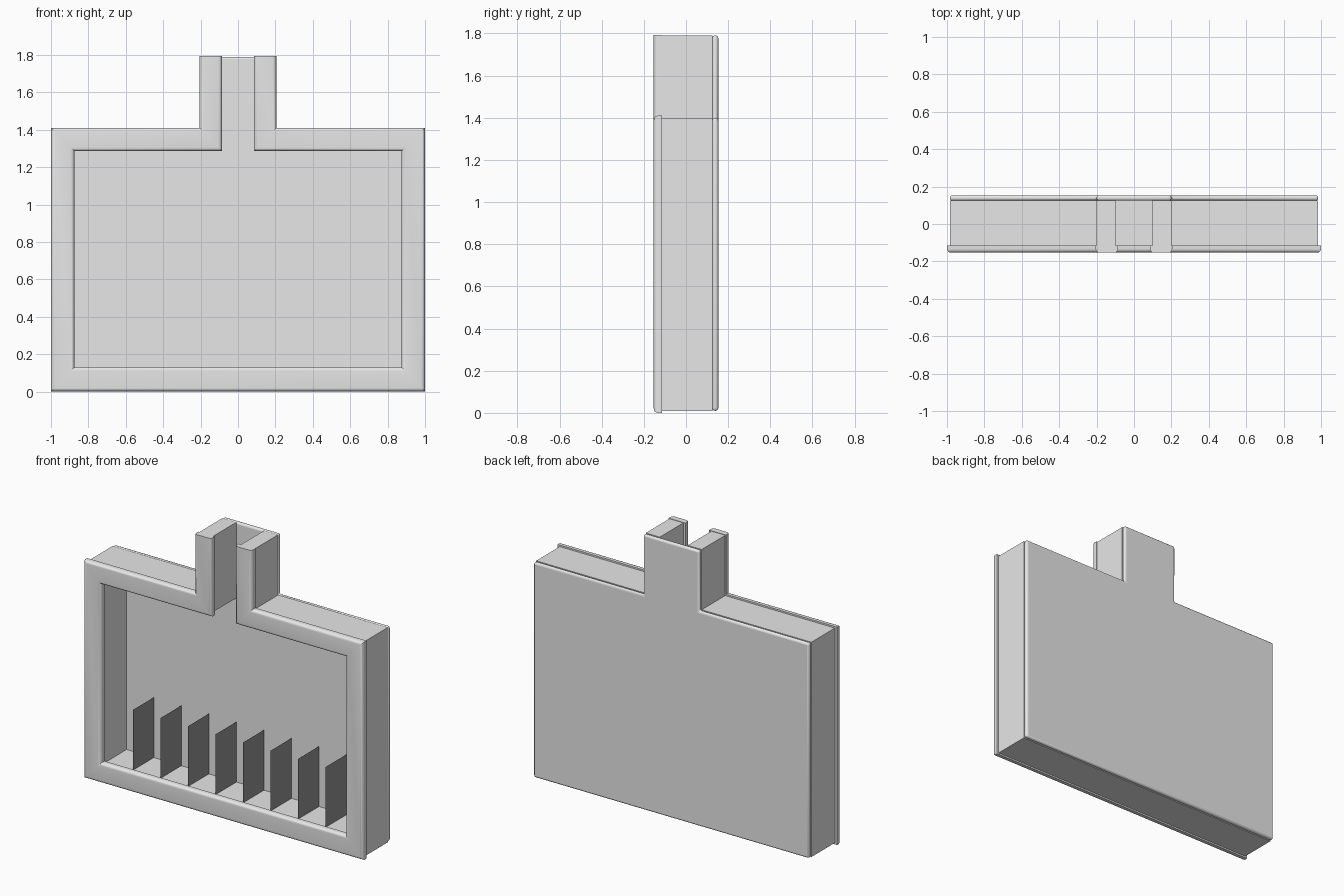
import bpy, bmesh, math

if "Cube" in bpy.data.objects:
    bpy.data.objects.remove(bpy.data.objects["Cube"])


def material(name, v):
    m = bpy.data.materials.new(name)
    m.diffuse_color = (v, v, v, 1)
    m.use_nodes = True
    m.node_tree.nodes["Principled BSDF"].inputs["Base Color"].default_value = m.diffuse_color
    return m


GREY = material("light_grey", 0.8)
DARK = material("dark_grey", 0.3)


def finish(name, bm, mat, smooth=False):
    bmesh.ops.recalc_face_normals(bm, faces=bm.faces[:])
    me = bpy.data.meshes.new(name)
    bm.to_mesh(me)
    bm.free()
    me.materials.append(mat)
    ob = bpy.data.objects.new(name, me)
    bpy.context.collection.objects.link(ob)
    if smooth:
        bpy.ops.object.select_all(action='DESELECT')
        ob.select_set(True)
        bpy.context.view_layer.objects.active = ob
        bpy.ops.object.shade_smooth_by_angle(angle=math.radians(35))
    return ob


WALL_FRONT, WALL_BACK = -0.115, 0.125
FRONT, BACK = -0.153, 0.153


def wall(name, x0, x1, z0, z1):
    bm = bmesh.new()
    bmesh.ops.create_cube(bm, size=1)
    for v in bm.verts:
        v.co = (x1 if v.co.x > 0 else x0,
                WALL_BACK if v.co.y > 0 else WALL_FRONT,
                z1 if v.co.z > 0 else z0)
    return finish(name, bm, GREY)


def outline(side, bottom, shoulder, neck, top):
    """Half outline of the tray with its neck, mirrored into a full path."""
    half = [(neck, top), (neck, shoulder), (side, shoulder), (side, bottom)]
    return [(-x, z) for x, z in half] + half[::-1]


# Walls around the tray and its neck
wall("bottom_wall", -0.985, 0.985, 0.01, 0.11)
wall("left_wall", -0.985, -0.885, 0.11, 1.30)
wall("right_wall", 0.885, 0.985, 0.11, 1.40)
wall("top_wall_left", -0.985, -0.2, 1.30, 1.40)
wall("top_wall_right", 0.2, 0.885, 1.30, 1.40)
wall("neck_wall_left", -0.2, -0.1, 1.30, 1.79)
wall("neck_wall_right", 0.1, 0.2, 1.30, 1.79)

# Back plate with softened edges
bm = bmesh.new()
face = bm.faces.new([bm.verts.new((x, WALL_BACK, z))
                     for x, z in outline(0.985, 0.01, 1.40, 0.2, 1.79)])
ext = bmesh.ops.extrude_face_region(bm, geom=[face])
for v in ext["geom"]:
    if isinstance(v, bmesh.types.BMVert):
        v.co.y = BACK
plate = finish("back_plate", bm, GREY, True)
bev = plate.modifiers.new("soft_edges", 'BEVEL')
bev.width = 0.012
bev.segments = 3
plate.modifiers.move(len(plate.modifiers) - 1, 0)

# Front frame: rounded section swept along the outline, open at the neck top
outer = outline(1.0, 0.0, 1.41, 0.205, 1.793)
inner = outline(0.875, 0.13, 1.285, 0.085, 1.793)
r, width = 0.02, 0.125
section = [(0, WALL_FRONT)]
for i in range(6):
    a = math.pi / 2 * i / 5
    section.append((r / width * (1 - math.cos(a)), FRONT + r * (1 - math.sin(a))))
section += [(1 - t, y) for t, y in reversed(section)]
bm = bmesh.new()
rings = [[bm.verts.new((ox + (ix - ox) * t, y, oz + (iz - oz) * t)) for t, y in section]
         for (ox, oz), (ix, iz) in zip(outer, inner)]
n = len(section)
for a, b in zip(rings, rings[1:]):
    for i in range(n):
        j = (i + 1) % n
        bm.faces.new((a[i], a[j], b[j], b[i]))
bm.faces.new(rings[0])
bm.faces.new(rings[-1])
finish("front_frame", bm, GREY, True)

# Thin dividers standing on the bottom wall
for k in range(8):
    x = -0.69 + k * 1.38 / 7
    bm = bmesh.new()
    bm.faces.new([bm.verts.new((x, y, z)) for y, z in
                  ((-0.09, 0.105), (WALL_BACK, 0.105), (WALL_BACK, 0.5), (-0.09, 0.5))])
    finish("divider_%d" % (k + 1), bm, DARK)
